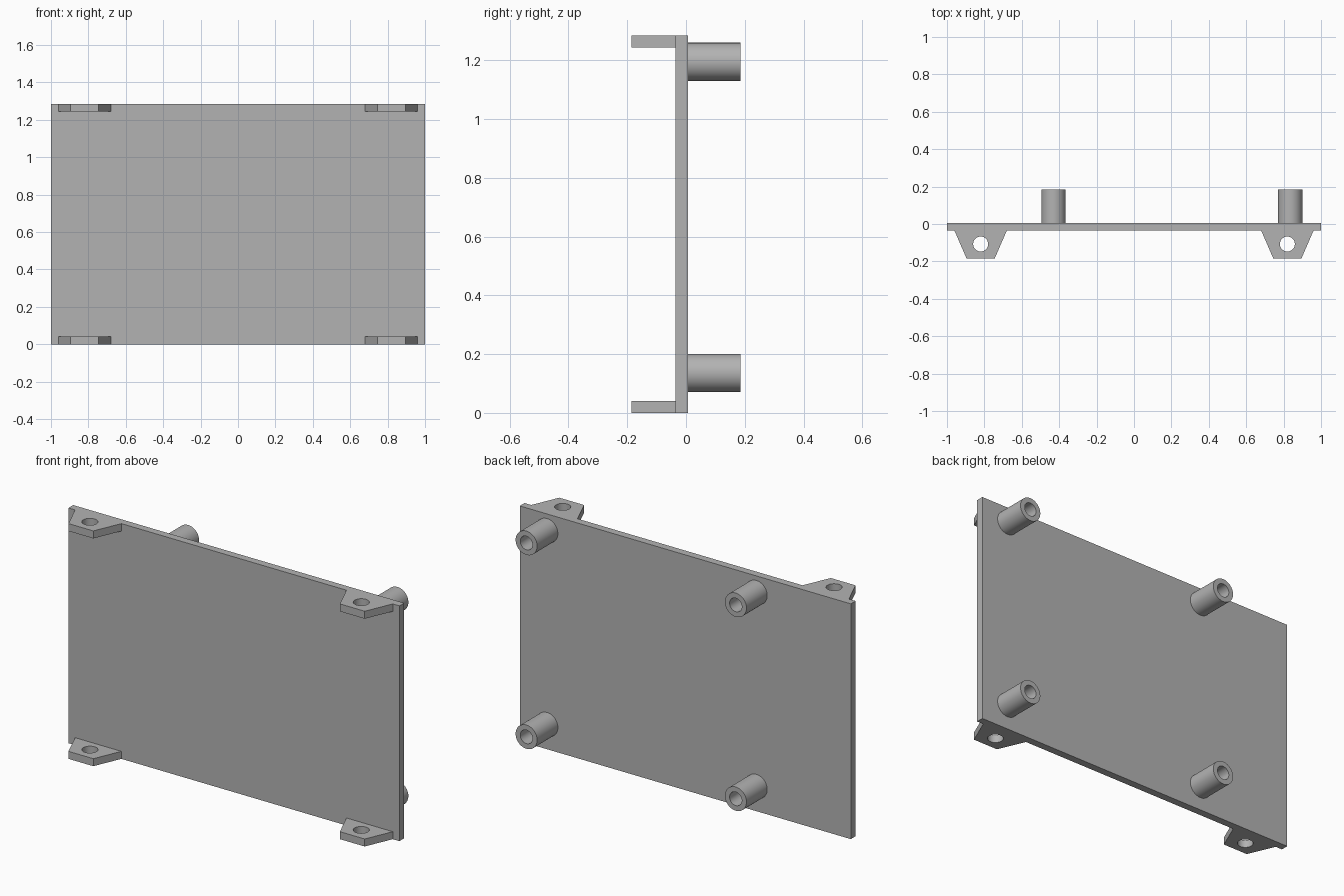
import bpy
import bmesh
from math import cos, sin, pi, radians

if "Cube" in bpy.data.objects:
    bpy.data.objects.remove(bpy.data.objects["Cube"], do_unlink=True)

WIDTH, HEIGHT = 2.0, 1.285
FRONT, BACK = -0.035, 0.006      # panel faces along y
REACH = 0.185                    # how far tabs and posts extend along y
TAB = 0.041                      # tab thickness

grey = bpy.data.materials.new("plain_grey")
grey.use_nodes = True
colour = (0.45, 0.45, 0.45, 1)
grey.diffuse_color = colour
grey.node_tree.nodes["Principled BSDF"].inputs["Base Color"].default_value = colour


def circle(radius, cx=0, cy=0, sides=48):
    return [(cx + radius * cos(2 * pi * i / sides), cy + radius * sin(2 * pi * i / sides))
            for i in range(sides)]


def pierced_prism(name, outline, hole, thickness, location, turn=0):
    """Extrude an outline with a hole, centred on its thickness."""
    curve = bpy.data.curves.new(name, "CURVE")
    curve.dimensions, curve.fill_mode = "2D", "BOTH"
    curve.extrude = thickness / 2
    for loop in (outline, hole):
        spline = curve.splines.new("POLY")
        spline.points.add(len(loop) - 1)
        spline.use_cyclic_u = True
        for point, (x, y) in zip(spline.points, loop):
            point.co = (x, y, 0, 1)
    helper = bpy.data.objects.new(name + "_profile", curve)
    bpy.context.collection.objects.link(helper)
    bpy.context.view_layer.update()
    mesh = bpy.data.meshes.new_from_object(helper)
    bpy.data.objects.remove(helper, do_unlink=True)

    # Weld caps to walls and keep normals outward
    bm = bmesh.new()
    bm.from_mesh(mesh)
    bmesh.ops.remove_doubles(bm, verts=bm.verts, dist=0.0001)
    bmesh.ops.recalc_face_normals(bm, faces=bm.faces)
    bm.to_mesh(mesh)
    bm.free()

    mesh.materials.clear()
    mesh.materials.append(grey)
    part = bpy.data.objects.new(name, mesh)
    part.location = location
    part.rotation_euler.x = turn
    bpy.context.collection.objects.link(part)
    bpy.ops.object.select_all(action="DESELECT")
    part.select_set(True)
    bpy.context.view_layer.objects.active = part
    bpy.ops.object.shade_smooth_by_angle(angle=radians(30))


# Flat panel
bpy.ops.mesh.primitive_cube_add(size=1, location=(0, (FRONT + BACK) / 2, HEIGHT / 2))
panel = bpy.context.object
panel.name = "panel"
panel.scale = (WIDTH, BACK - FRONT, HEIGHT)
bpy.ops.object.transform_apply(location=False, rotation=False, scale=True)
panel.data.materials.append(grey)

# Tapered mounting tabs on the front corners
tab_outline = [(-0.14, FRONT), (-0.075, -REACH), (0.075, -REACH), (0.14, FRONT)]
for side, x in (("right", -0.82), ("left", 0.82)):
    for level, z in (("lower", TAB / 2), ("upper", HEIGHT - TAB / 2)):
        pierced_prism(f"{level}_{side}_tab", tab_outline, circle(0.04, 0, -0.107),
                      TAB, (x, 0, z))

# Hollow standoff posts on the back
for side, x in (("right", -0.43), ("left", 0.835)):
    for level, z in (("lower", 0.136), ("upper", 1.195)):
        pierced_prism(f"{level}_{side}_post", circle(0.065), circle(0.037),
                      REACH - BACK, (x, (BACK + REACH) / 2, z), pi / 2)
